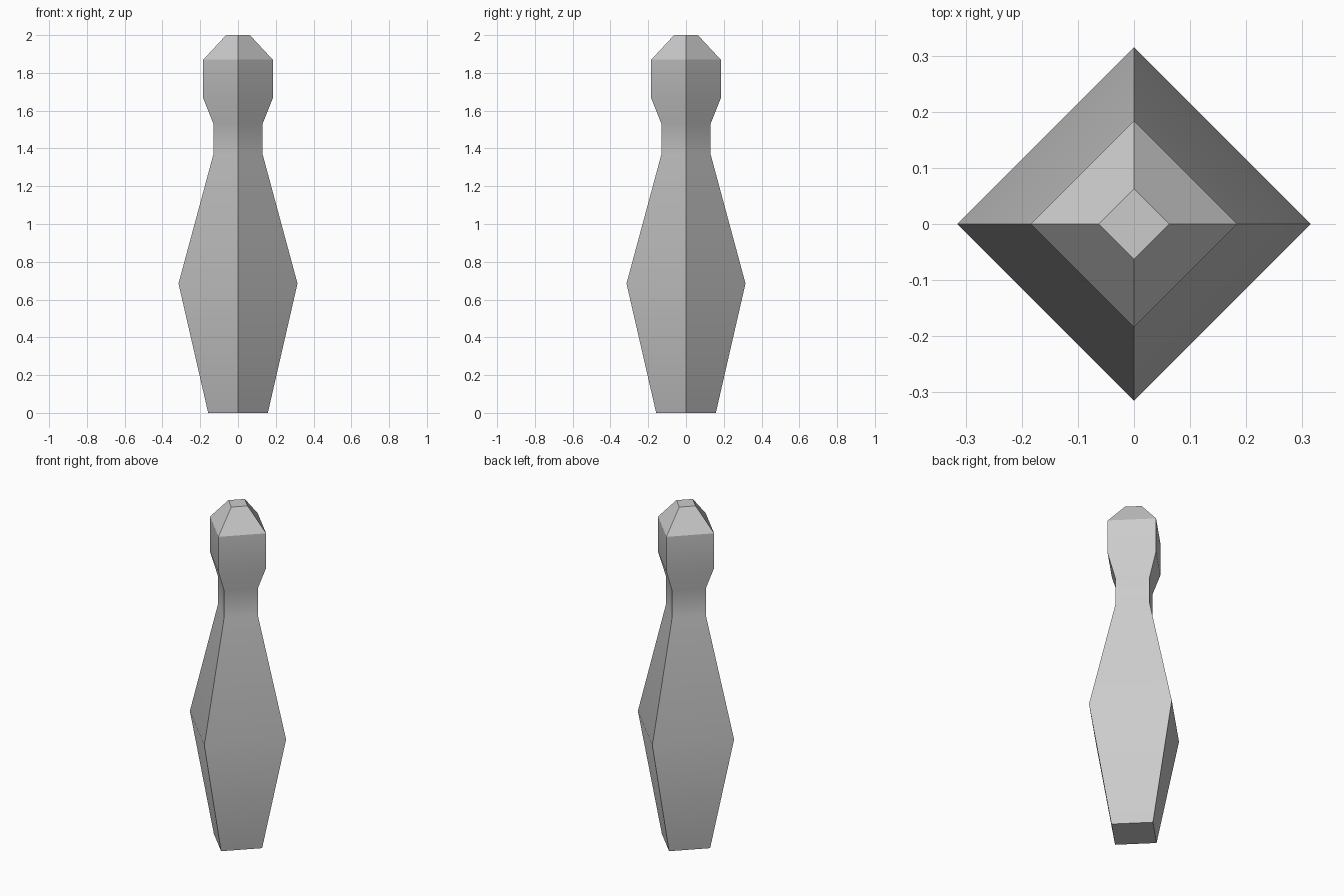
import bpy, bmesh, math

cube = bpy.data.objects.get("Cube")
if cube:
    bpy.data.objects.remove(cube, do_unlink=True)

SIDES = 4
# Outline of the pin: (radius, height) from foot to crown
PROFILE = [(0.158, 0), (0.315, 0.685), (0.13, 1.37), (0.13, 1.53),
           (0.184, 1.665), (0.184, 1.87), (0.063, 2)]

# Plain grey surface
grey = bpy.data.materials.new("plain_grey")
grey.use_nodes = True
colour = (0.6, 0.6, 0.6, 1)
grey.diffuse_color = colour
grey.node_tree.nodes["Principled BSDF"].inputs["Base Color"].default_value = colour

# Four-sided pin: one ring per profile point, bridged and capped
bm = bmesh.new()
rings = []
for r, z in PROFILE:
    angles = [math.tau * i / SIDES for i in range(SIDES)]
    rings.append([bm.verts.new((r * math.cos(a), r * math.sin(a), z)) for a in angles])
for low, high in zip(rings, rings[1:]):
    for i in range(SIDES):
        j = (i + 1) % SIDES
        bm.faces.new((low[i], low[j], high[j], high[i]))
bm.faces.new(rings[0][::-1])
bm.faces.new(rings[-1])
bmesh.ops.recalc_face_normals(bm, faces=bm.faces)

mesh = bpy.data.meshes.new("bowling_pin")
bm.to_mesh(mesh)
bm.free()
mesh.materials.append(grey)
pin = bpy.data.objects.new("bowling_pin", mesh)
bpy.context.collection.objects.link(pin)

# Soft shading along each side, crisp corners and crown
bpy.ops.object.select_all(action="DESELECT")
pin.select_set(True)
bpy.context.view_layer.objects.active = pin
bpy.ops.object.shade_smooth_by_angle(angle=math.radians(30))
